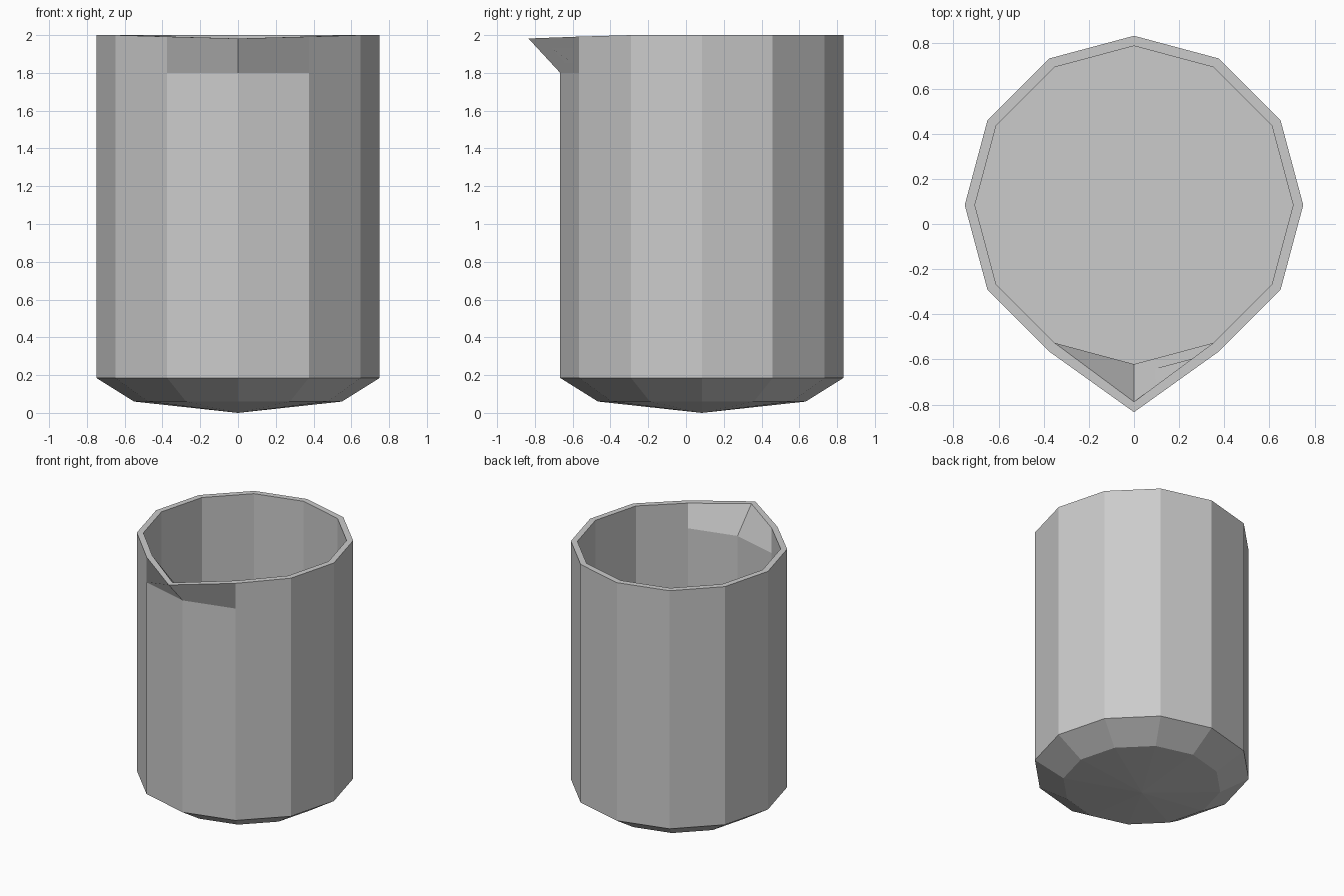
import bpy, bmesh, math

if "Cube" in bpy.data.objects:
    bpy.data.objects.remove(bpy.data.objects["Cube"])

SIDES = 12
CY = 0.084            # body axis sits behind centre, the spout balances it
FRONT = 0             # index of the vertex column pointing to -y

bm = bmesh.new()

def ring(r, z):
    return [bm.verts.new((r * math.sin(2 * math.pi * i / SIDES),
                          CY - r * math.cos(2 * math.pi * i / SIDES), z))
            for i in range(SIDES)]

# Profile: underside, outer wall, rim, inner wall down to the floor
profile = [(0.55, 0.06), (0.75, 0.185), (0.75, 1.8), (0.75, 2.0),
           (0.705, 2.0), (0.705, 1.8), (0.705, 0.2)]
rings = [ring(r, z) for r, z in profile]
for a, b in zip(rings, rings[1:]):
    for i in range(SIDES):
        j = (i + 1) % SIDES
        bm.faces.new((a[i], a[j], b[j], b[i]))

# Shallow pointed underside and flat inner floor
tip = bm.verts.new((0, CY, 0))
for i in range(SIDES):
    bm.faces.new((tip, rings[0][(i + 1) % SIDES], rings[0][i]))
bm.faces.new(rings[-1])

# Pouring spout: pull the front of the rim outward, dip it slightly
for k, y in ((3, -0.834), (4, -0.788)):
    rings[k][FRONT].co.y = y
    rings[k][FRONT].co.z = 1.982
    for n in (1, -1):
        rings[k][n].co.z = 1.992

bmesh.ops.recalc_face_normals(bm, faces=bm.faces)
mesh = bpy.data.meshes.new("beaker")
bm.to_mesh(mesh)
bm.free()
beaker = bpy.data.objects.new("beaker", mesh)
bpy.context.collection.objects.link(beaker)
